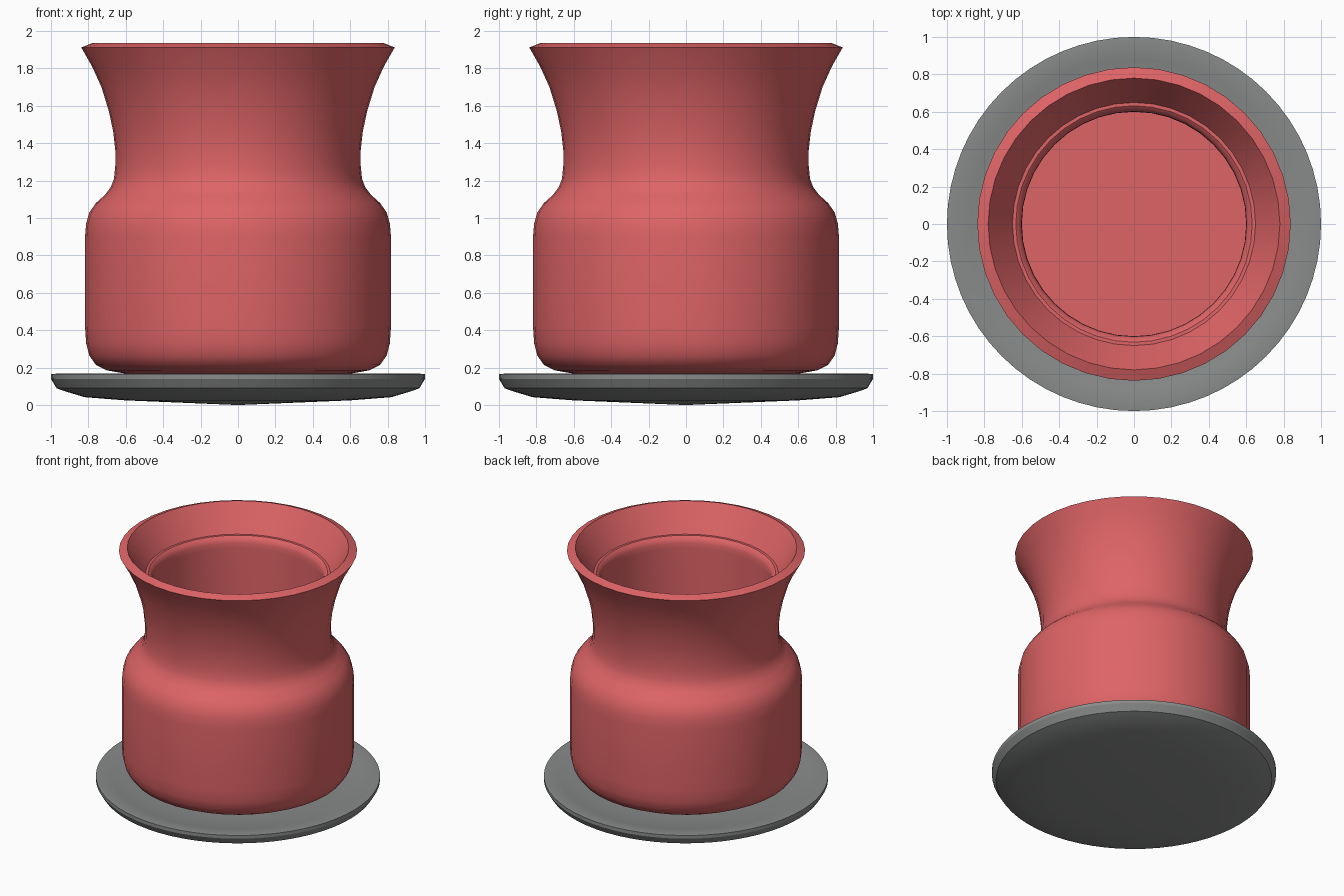
import bpy, bmesh, math

if "Cube" in bpy.data.objects:
    bpy.data.objects.remove(bpy.data.objects["Cube"])


def material(name, colour):
    m = bpy.data.materials.new(name)
    m.diffuse_color = (*colour, 1.0)
    m.use_nodes = True
    m.node_tree.nodes["Principled BSDF"].inputs["Base Color"].default_value = m.diffuse_color
    return m


def lathe(name, profile, sides, mat, angle):
    """Revolve a closed (radius, height) profile about z; radius 0 makes a pole."""
    bm = bmesh.new()
    rings = []
    for r, z in profile:
        if r == 0:
            rings.append([bm.verts.new((0, 0, z))] * sides)
        else:
            rings.append([bm.verts.new((r * math.cos(2 * math.pi * i / sides),
                                        r * math.sin(2 * math.pi * i / sides), z))
                          for i in range(sides)])
    for a, b in zip(rings, rings[1:]):
        for i in range(sides):
            j = (i + 1) % sides
            corners = list(dict.fromkeys((a[i], a[j], b[j], b[i])))
            bm.faces.new(corners)
    bmesh.ops.recalc_face_normals(bm, faces=bm.faces)
    me = bpy.data.meshes.new(name)
    bm.to_mesh(me)
    bm.free()
    me.materials.append(mat)
    ob = bpy.data.objects.new(name, me)
    bpy.context.collection.objects.link(ob)
    bpy.ops.object.select_all(action='DESELECT')
    ob.select_set(True)
    bpy.context.view_layer.objects.active = ob
    bpy.ops.object.shade_smooth_by_angle(angle=math.radians(angle))
    return ob


red = material("coral red", (0.73, 0.127, 0.133))
grey = material("stone grey", (0.25, 0.26, 0.255))

# Pot: rounded body, waisted neck, flared mouth, inner ledge and straight well
pot_profile = [
    (0, 0.165), (0.60, 0.168), (0.70, 0.185), (0.76, 0.215), (0.795, 0.265),
    (0.812, 0.33), (0.818, 0.42), (0.818, 0.90), (0.812, 0.97), (0.795, 1.03),
    (0.76, 1.08), (0.71, 1.125), (0.68, 1.165), (0.663, 1.21), (0.656, 1.28),
    (0.656, 1.36), (0.667, 1.46), (0.69, 1.57), (0.73, 1.70), (0.78, 1.81),
    (0.838, 1.912), (0.78, 1.935),
    (0.65, 1.735), (0.632, 1.735), (0.612, 1.72), (0.602, 1.69),
    (0.60, 1.65), (0.60, 0.25), (0, 0.25),
]
lathe("pot", pot_profile, 40, red, 35)

# Saucer: shallow dish with a bevelled rim
saucer_profile = [
    (0, 0.005), (0.60, 0.025), (0.82, 0.042), (0.93, 0.075), (0.97, 0.09),
    (1.0, 0.14), (1.0, 0.165), (0.97, 0.168), (0.88, 0.158), (0.80, 0.14),
    (0.60, 0.135), (0, 0.135),
]
saucer_profile[0] = (0, 0.0)
lathe("saucer", saucer_profile, 64, grey, 25)
